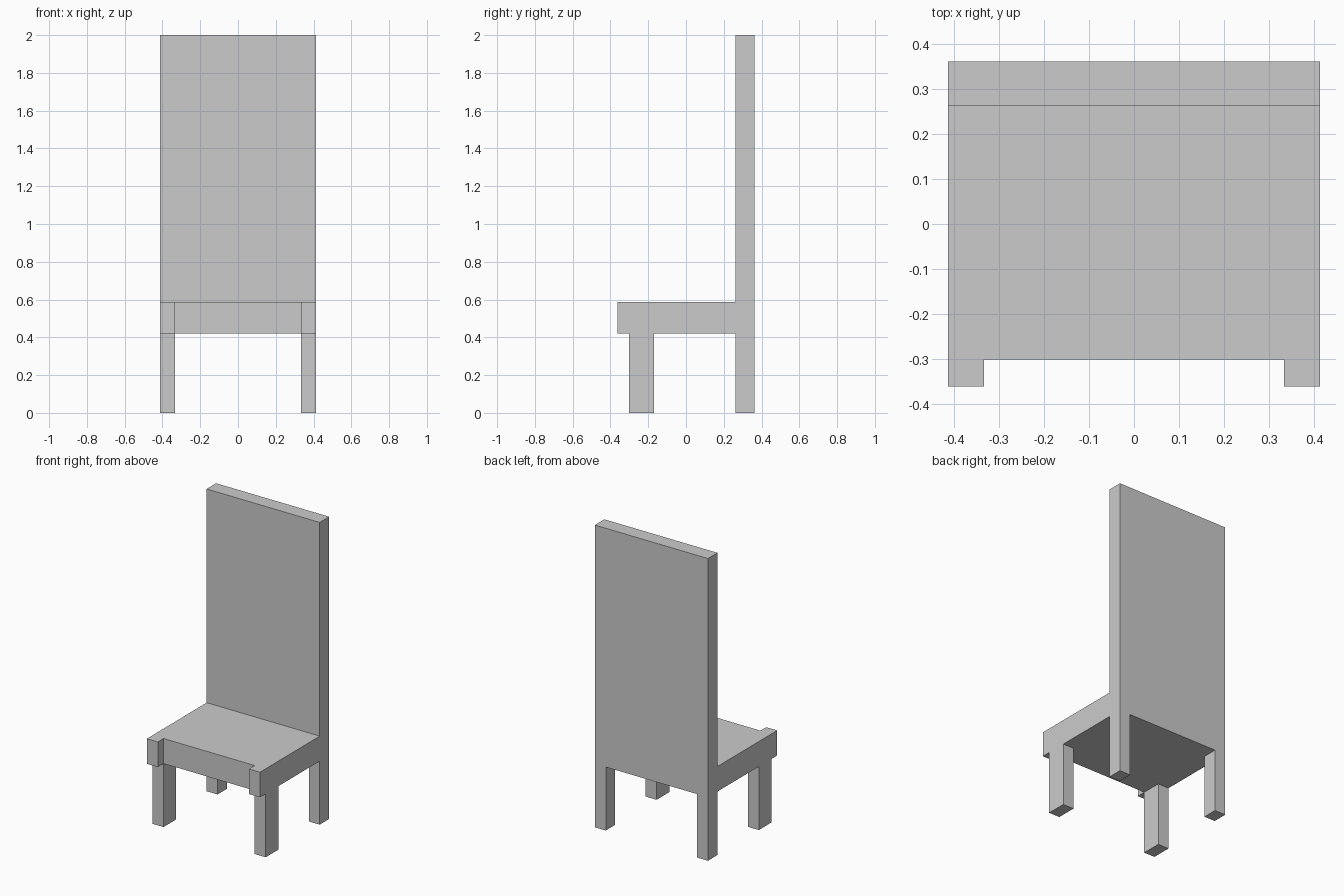
import bpy, bmesh
from mathutils import Vector

if "Cube" in bpy.data.objects:
    bpy.data.objects.remove(bpy.data.objects["Cube"])


def prism(name, profile, direction):
    """Extrude a flat outline of 3D points along a direction."""
    bm = bmesh.new()
    face = bm.faces.new([bm.verts.new(p) for p in profile])
    out = bmesh.ops.extrude_face_region(bm, geom=[face], use_keep_orig=True)
    verts = [g for g in out["geom"] if isinstance(g, bmesh.types.BMVert)]
    bmesh.ops.translate(bm, verts=verts, vec=Vector(direction))
    bmesh.ops.recalc_face_normals(bm, faces=bm.faces)
    mesh = bpy.data.meshes.new(name)
    bm.to_mesh(mesh)
    bm.free()
    obj = bpy.data.objects.new(name, mesh)
    bpy.context.collection.objects.link(obj)
    return obj


W = 0.414                    # half width
LEG = 0.334                  # inner side of the legs and front tabs
BACK, REAR = 0.263, 0.362    # front and rear of the backrest
LOW, TOP = 0.42, 0.586       # seat underside and top
FRONT = -0.302               # front edge of the seat between the tabs


def mirrored(points):
    """Complete a right-hand outline with its mirror image in x."""
    return points + [(-x, y, z) for x, y, z in reversed(points)]


# Seat: slab with a tab projecting forward at each front corner
prism("seat", mirrored([(LEG, FRONT, LOW), (LEG, -REAR, LOW),
                        (W, -REAR, LOW), (W, BACK, LOW)]), (0, 0, TOP - LOW))

# Tall backrest that runs down into the two rear legs
prism("backrest_and_rear_legs",
      mirrored([(LEG, BACK, LOW), (LEG, BACK, 0), (W, BACK, 0), (W, BACK, 2)]),
      (0, REAR - BACK, 0))

# Front legs, set back slightly from the tabs
for side, label in ((-1, "left"), (1, "right")):
    prism(f"front_leg_{label}",
          [(side * LEG, FRONT, 0), (side * W, FRONT, 0),
           (side * W, -0.17, 0), (side * LEG, -0.17, 0)], (0, 0, LOW))
